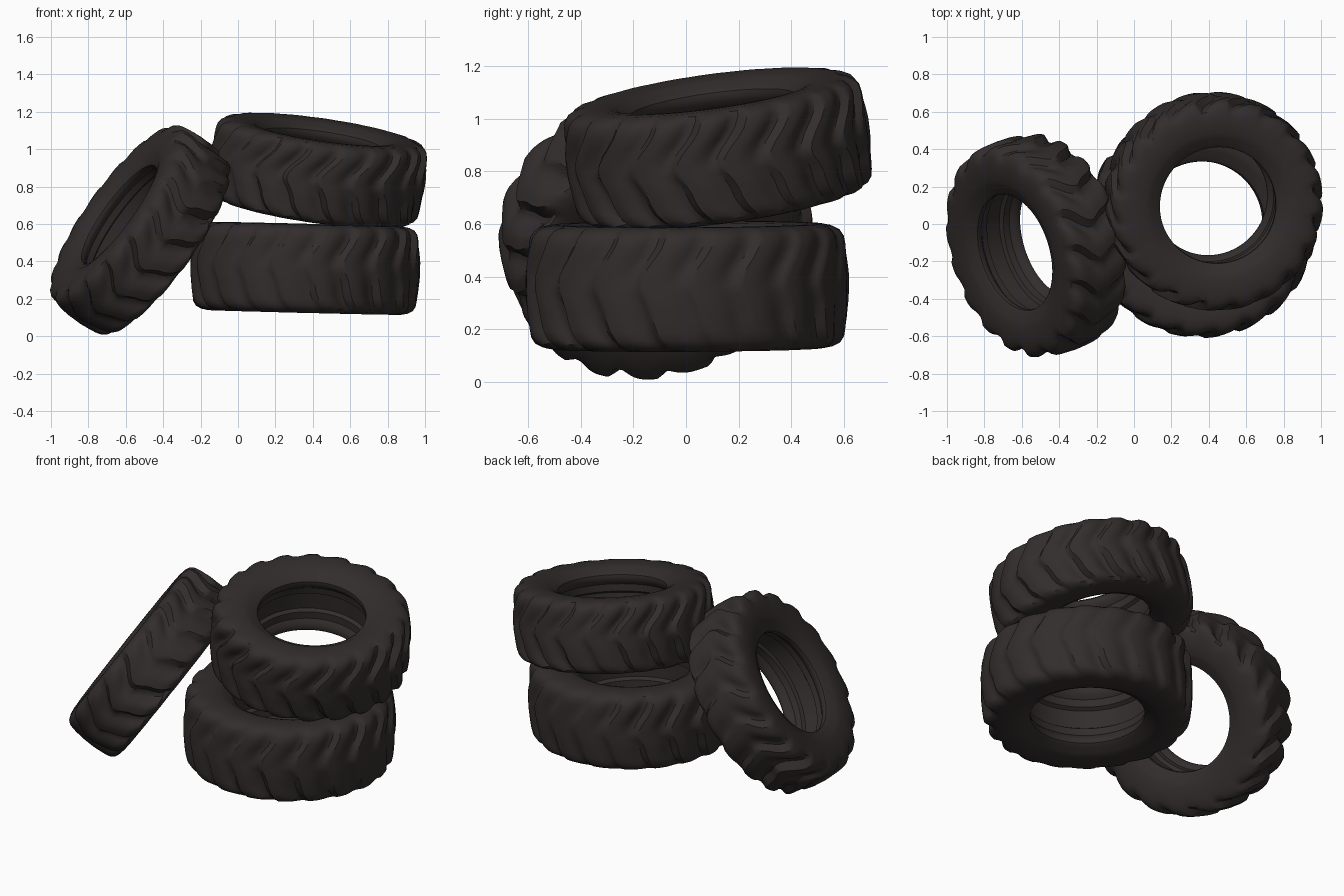
import bpy, bmesh, math, random
from mathutils import Vector, Matrix

if "Cube" in bpy.data.objects:
    bpy.data.objects.remove(bpy.data.objects["Cube"])

random.seed(4)
rubber = bpy.data.materials.new("dark_rubber")
rubber.diffuse_color = (0.033, 0.026, 0.026, 1)
rubber.use_nodes = True
rubber.node_tree.nodes["Principled BSDF"].inputs["Base Color"].default_value = rubber.diffuse_color

# half of the cross-section, from inside middle over the sidewall to tread middle:
# (radius factor, half-width factor, how deep the tread grooves bite)
HALF = [(.625, 0, 0), (.625, .24, 0), (.59, .30, 0), (.585, .5, 0), (.55, .60, 0),
        (.537, .70, 0), (.54, .78, 0), (.565, .84, 0), (.60, .875, 0), (.63, .93, 0),
        (.68, .975, 0), (.76, 1, 0), (.84, 1, .05), (.90, .97, .3), (.945, .91, .7),
        (.972, .81, 1), (.983, .68, 1), (.99, .52, 1), (.995, .36, .9),
        (1, .2, .75), (1, .08, .6), (1, 0, .5)]
PROFILE = HALF + [(r, -h, g) for r, h, g in HALF[-2:0:-1]]
# one lug and groove around the tread (steep on one side, soft on the other)
LUG = [0, 0, 0, .02, .1, .25, .45, .7, .95, 1, 1, .5]


def tire(name, centre, axis, radius, half_width, depth, lugs, sweep):
    bm = bmesh.new()
    n = lugs * len(LUG)
    scale = [random.uniform(.6, 1.15) for _ in range(lugs)]
    rings = []
    for i in range(n):
        ring = []
        for r, h, g in PROFILE:
            # chevron sweep: mesh columns follow the lug edges
            t = max(-.95, min(.95, h))
            shift = sweep * (math.sqrt(t * t + .02) - .08 * math.sin(7 * t))
            a = 2 * math.pi * i / n + shift
            bite = depth * g * LUG[i % len(LUG)] * scale[i // len(LUG)]
            # the two halves differ a little from lug to lug
            bite *= 1 + .25 * math.sin(3 * a + 2 * h)
            rr = r * radius - bite
            hh = h * half_width
            if .8 < r < .96:
                hh -= math.copysign(bite * .35, h)
            ring.append(bm.verts.new((rr * math.cos(a), rr * math.sin(a), hh)))
        rings.append(ring)
    m = len(PROFILE)
    for i in range(n):
        p, q = rings[i], rings[(i + 1) % n]
        for j in range(m):
            k = (j + 1) % m
            bm.faces.new((p[j], p[k], q[k], q[j]))
    bmesh.ops.recalc_face_normals(bm, faces=bm.faces)
    rot = Vector((0, 0, 1)).rotation_difference(Vector(axis).normalized()).to_matrix().to_4x4()
    bm.transform(Matrix.Translation(centre) @ rot)
    me = bpy.data.meshes.new(name)
    bm.to_mesh(me)
    bm.free()
    me.materials.append(rubber)
    ob = bpy.data.objects.new(name, me)
    bpy.context.collection.objects.link(ob)
    bpy.ops.object.select_all(action='DESELECT')
    ob.select_set(True)
    bpy.context.view_layer.objects.active = ob
    bpy.ops.object.shade_smooth_by_angle(angle=math.radians(35))
    return ob


# stack of two tires, and one leaning against it
tire("bottom_tire", (.36, .005, .363), (.025, -.005, 1), .614, .236, .028, 20, .2)
tire("top_tire", (.425, .122, .886), (.145, -.135, 1), .581, .218, .032, 20, .26)
tire("leaning_tire", (-.523, -.115, .568), (-.78, -.25, .57), .594, .187, .042, 18, .24)
